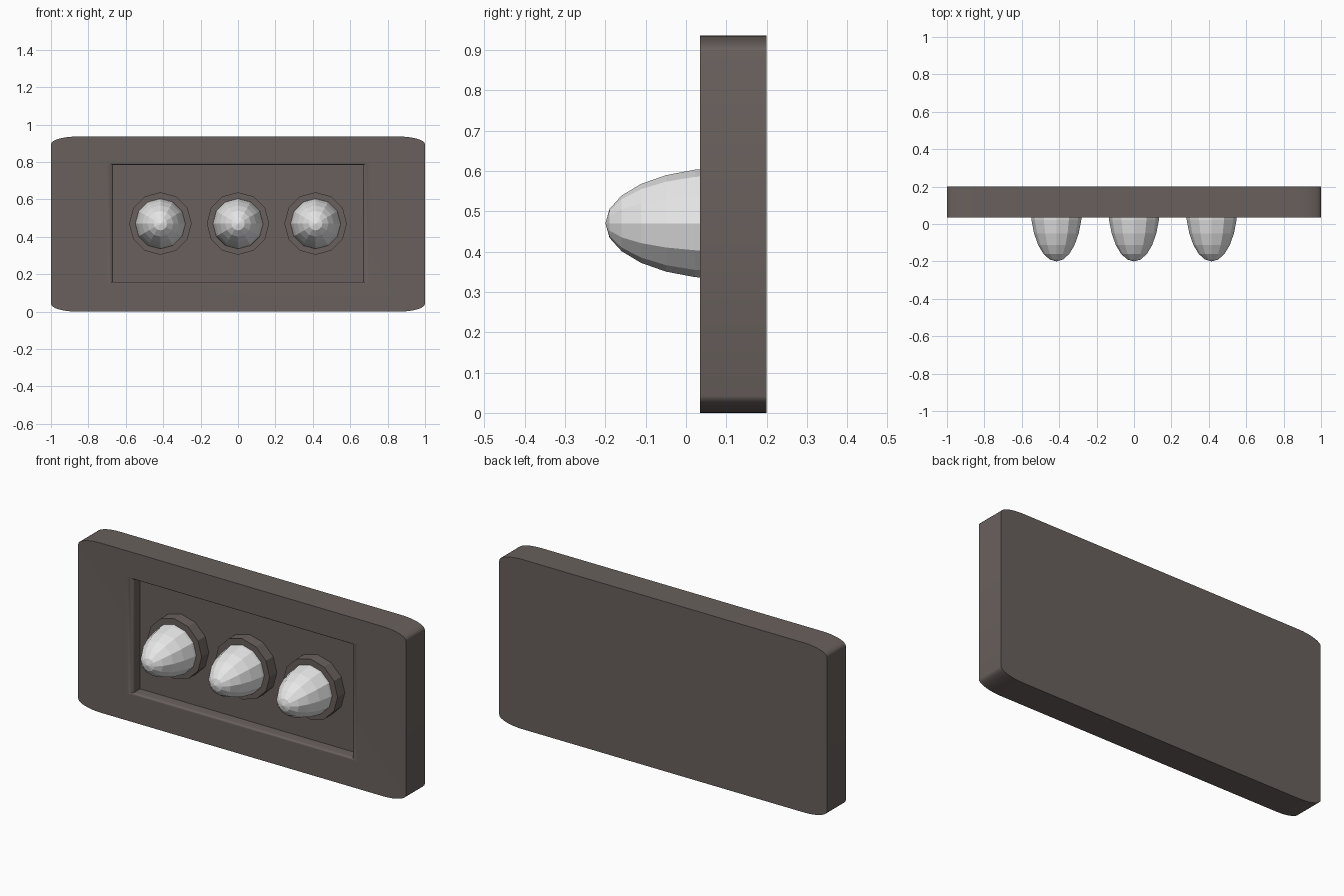
import bpy, bmesh, math
from mathutils import Matrix

if "Cube" in bpy.data.objects:
    bpy.data.objects.remove(bpy.data.objects["Cube"])


def material(name, rgb):
    m = bpy.data.materials.new(name)
    m.diffuse_color = (*rgb, 1)
    m.use_nodes = True
    m.node_tree.nodes["Principled BSDF"].inputs["Base Color"].default_value = m.diffuse_color
    return m


BROWN = material("dark brown grey", (0.14, 0.117, 0.109))
LIGHT = material("pale grey", (0.8, 0.8, 0.8))


def finish(name, bm, mat):
    bmesh.ops.recalc_face_normals(bm, faces=bm.faces)
    me = bpy.data.meshes.new(name)
    bm.to_mesh(me)
    bm.free()
    me.materials.append(mat)
    ob = bpy.data.objects.new(name, me)
    bpy.context.collection.objects.link(ob)
    return ob


ZC = 0.468
FRONT, FLOOR, BACK = 0.035, 0.10, 0.20


def ring(bm, hx, hz, rx, rz, y, zc, n=8):
    """Rectangle with elliptical corners, in the xz plane."""
    verts = []
    for q, (sx, sz) in enumerate([(1, 1), (-1, 1), (-1, -1), (1, -1)]):
        for i in range(n + 1):
            a = (q + i / n) * math.pi / 2
            verts.append(bm.verts.new((sx * (hx - rx) + rx * math.cos(a), y,
                                       zc + sz * (hz - rz) + rz * math.sin(a))))
    return verts


# Plate: back, outer edge, front border, rounded lip, recess walls and floor
bm = bmesh.new()
rings = [ring(bm, 1, ZC, 0.14, 0.042, y, ZC) for y in (BACK, FRONT)]
for i in range(5):
    a = i / 4 * math.pi / 2
    k = 1 - math.sin(a)
    rings.append(ring(bm, 0.667 + 0.035 * k, 0.313 + 0.011 * k, 0, 0,
                      FRONT + 0.015 * (1 - math.cos(a)), 0.472))
rings.append(ring(bm, 0.667, 0.313, 0, 0, FLOOR, 0.472))
for r0, r1 in zip(rings, rings[1:]):
    for i in range(len(r0)):
        j = (i + 1) % len(r0)
        bm.faces.new((r0[i], r0[j], r1[j], r1[i]))
bm.faces.new(rings[0])
bm.faces.new(rings[-1])
bmesh.ops.remove_doubles(bm, verts=bm.verts, dist=1e-5)
plate = finish("plate", bm, BROWN)
bpy.context.view_layer.objects.active = plate
plate.select_set(True)
bpy.ops.object.shade_smooth_by_angle(angle=math.radians(35))
plate.select_set(False)

# Three collars in the recess, each holding a domed lamp
for tag, x in (("left", -0.415), ("middle", 0), ("right", 0.415)):
    bm = bmesh.new()
    bmesh.ops.create_cone(bm, cap_ends=True, segments=12, radius1=0.167, radius2=0.167,
                          depth=FLOOR - 0.037 + 0.01,
                          matrix=Matrix.Translation((x, (FLOOR + 0.047) / 2, ZC + 0.003))
                          @ Matrix.Rotation(math.pi / 2, 4, 'X'))
    finish("collar_" + tag, bm, BROWN)

    bm = bmesh.new()
    bmesh.ops.create_uvsphere(bm, u_segments=12, v_segments=12, radius=1)
    # keep only the front half
    bmesh.ops.delete(bm, geom=[v for v in bm.verts if v.co.z < -0.01], context='VERTS')
    bm.transform(Matrix.Translation((x, FLOOR, ZC + 0.002))
                 @ Matrix.Rotation(math.pi / 2, 4, 'X')
                 @ Matrix.Diagonal((0.138, 0.138, 0.30, 1)))
    finish("lamp_" + tag, bm, LIGHT)
